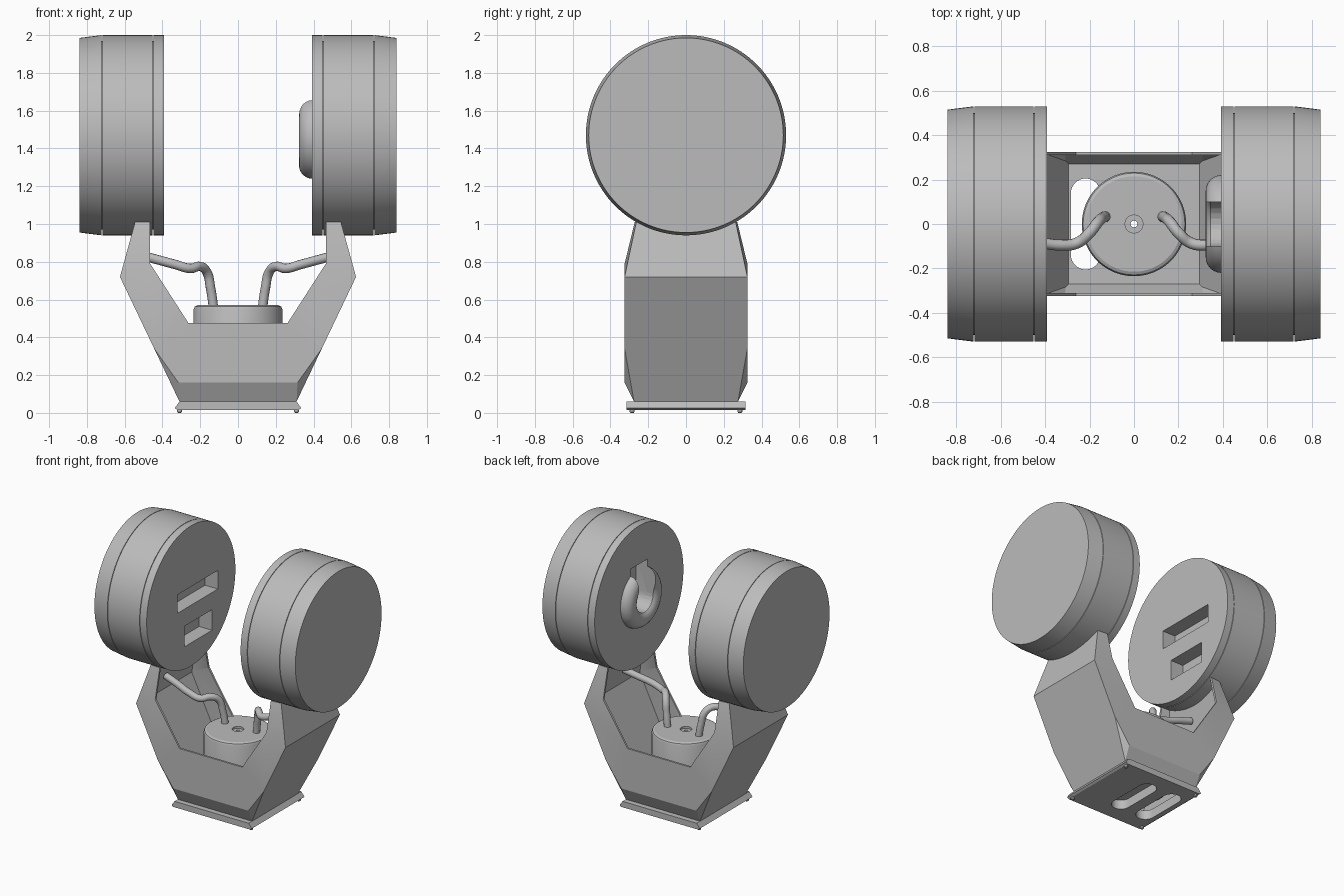
import bpy, bmesh, math
from mathutils import Vector, Matrix

if "Cube" in bpy.data.objects:
    bpy.data.objects.remove(bpy.data.objects["Cube"], do_unlink=True)

grey = bpy.data.materials.new("plain_grey")
grey.use_nodes = True
GREY = (0.5, 0.5, 0.5, 1)
grey.diffuse_color = GREY
grey.node_tree.nodes["Principled BSDF"].inputs["Base Color"].default_value = GREY


def finish(name, bm, smooth=True):
    bmesh.ops.recalc_face_normals(bm, faces=bm.faces)
    mesh = bpy.data.meshes.new(name)
    bm.to_mesh(mesh)
    bm.free()
    mesh.materials.append(grey)
    ob = bpy.data.objects.new(name, mesh)
    bpy.context.scene.collection.objects.link(ob)
    if smooth:
        shade(ob)
    return ob


def activate(ob):
    bpy.ops.object.select_all(action="DESELECT")
    ob.select_set(True)
    bpy.context.view_layer.objects.active = ob


def shade(ob):
    activate(ob)
    bpy.ops.object.shade_smooth_by_angle(angle=math.radians(25))


def prism_mesh(pts, lo, hi, axis):
    """Extrude a 2D outline along an axis."""
    place = {"x": lambda a, b, t: (t, a, b),
             "y": lambda a, b, t: (a, t, b),
             "z": lambda a, b, t: (a, b, t)}[axis]
    bm = bmesh.new()
    face = bm.faces.new([bm.verts.new(place(a, b, lo)) for a, b in pts])
    out = bmesh.ops.extrude_face_region(bm, geom=[face])
    moved = [v for v in out["geom"] if isinstance(v, bmesh.types.BMVert)]
    bmesh.ops.translate(bm, verts=moved, vec=Vector(place(0, 0, hi - lo)))
    bmesh.ops.recalc_face_normals(bm, faces=bm.faces)
    return bm


def lathe(name, profile, matrix=Matrix(), closed=False, steps=96):
    """Spin (radius, height) points about z, then place the result."""
    bm = bmesh.new()
    vs = [bm.verts.new((r, 0, h)) for r, h in profile]
    pairs = list(zip(vs, vs[1:])) + ([(vs[-1], vs[0])] if closed else [])
    es = [bm.edges.new(p) for p in pairs]
    bmesh.ops.spin(bm, geom=vs + es, cent=(0, 0, 0), axis=(0, 0, 1),
                   angle=math.tau, steps=steps, use_duplicate=False)
    bmesh.ops.remove_doubles(bm, verts=bm.verts, dist=1e-5)
    bm.transform(matrix)
    return finish(name, bm)


def cut(ob, *cutters):
    for c in cutters:
        c.hide_render = True
        activate(ob)
        mod = ob.modifiers.new("cut", "BOOLEAN")
        mod.operation, mod.solver, mod.object = "DIFFERENCE", "EXACT", c
        bpy.ops.object.modifier_apply(modifier=mod.name)
    shade(ob)


def stadium(cx, half_len, r, n=16):
    arc = [math.pi * i / n for i in range(n + 1)]
    top = [(cx + r * math.cos(a), half_len - r + r * math.sin(a)) for a in arc]
    return top + [(2 * cx - x, -y) for x, y in top]


def rect(x0, x1, y0, y1):
    return [(x0, y0), (x1, y0), (x1, y1), (x0, y1)]


def mirrored(half):
    return half + [(-x, z) for x, z in reversed(half)]


# --- cradle: U outline with sloped lower edges, corner cuts and tapered arms
def cradle_solid(name, half, inset):
    w = 0.325
    bm = prism_mesh(mirrored(half), -w + inset, w - inset, "y")
    planes = [
        ((0, 0.275, 0.06), (1, 0.275, 0.06), (0, w, 0.16)),
        ((0.4436, w, 0.34), (0.315, w, 0.16), (0.31, 0.275, 0.06)),
        ((0.625, w, 0.72), (0.465, w, 0.79), (0.545, 0.263, 1.01)),
    ]
    for i, tri in enumerate(planes):
        for sy in (1, -1):
            for sx in ((1,) if i == 0 else (1, -1)):
                a, b, c = (Vector((x * sx, y * sy, z)) for x, y, z in tri)
                n = (b - a).cross(c - a).normalized()
                if n.y * sy < 0:
                    n = -n
                # keep the cut on its own side of the centre
                geom = [f for f in bm.faces] + [e for e in bm.edges] + [v for v in bm.verts]
                res = bmesh.ops.bisect_plane(bm, geom=geom, dist=1e-5, plane_co=a - n * inset,
                                             plane_no=n, clear_outer=True)
                es = [e for e in res["geom_cut"] if isinstance(e, bmesh.types.BMEdge)]
                bmesh.ops.holes_fill(bm, edges=[e for e in es if e.is_boundary], sides=0)
    return finish(name, bm, False)


cradle = cradle_solid("cradle", [(0.31, 0.06), (0.625, 0.72), (0.545, 1.01),
                                 (0.465, 1.01), (0.465, 0.79), (0.262, 0.475)], 0)
hollow = cradle_solid("hollow_cutter", [(0.295, 0.085), (0.604, 0.72), (0.51, 1.06)], 0.015)

# --- base plate with two long slots
plate = finish("base_plate", prism_mesh(
    mirrored([(0.32, 0.015), (0.335, 0.025), (0.31, 0.06)]), -0.315, 0.315, "y"), False)
slots = [finish("slot_cutter", prism_mesh(stadium(x, 0.205, 0.066), -0.1, 0.2, "z"), False)
         for x in (0, -0.218)]
cut(cradle, hollow, *slots)
cut(plate, *slots)

# --- screws under the plate
for sx in (1, -1):
    for sy in (1, -1):
        lathe("screw", [(0, 0), (0.008, 0), (0.013, 0.006), (0.013, 0.02), (0, 0.02)],
              Matrix.Translation((0.31 * sx, 0.285 * sy, 0)), steps=16)

# --- central canister with a bored, countersunk top
lathe("canister", [(0.015, 0.085), (0.235, 0.085), (0.235, 0.548), (0.229, 0.563),
                   (0.215, 0.57), (0.04, 0.57), (0.04, 0.555), (0.015, 0.555)], closed=True)

# --- drums, pipes
R = 0.53


def groove(x):
    return [(R, x - 0.002), (R - 0.03, x - 0.002), (R - 0.03, x + 0.002), (R, x + 0.002)]


drum_profile = [(0, 0.393), (R, 0.393), *groove(0.45), *groove(0.72), (0.515, 0.84), (0, 0.84)]
PIPE = [(0.125, 0.035, 0.52), (0.145, 0.025, 0.66), (0.165, 0.005, 0.745), (0.2, -0.04, 0.775),
        (0.255, -0.085, 0.765), (0.33, -0.095, 0.785), (0.46, -0.075, 0.82), (0.56, -0.06, 0.845)]
drums = {}
for side, sx in (("left", 1), ("right", -1)):
    turn = Matrix.Translation((0, 0, 1.47)) @ Matrix.Rotation(sx * math.pi / 2, 4, "Y")
    drums[side] = lathe(side + "_drum", drum_profile, turn, steps=128)

    curve = bpy.data.curves.new(side + "_pipe", "CURVE")
    curve.dimensions = "3D"
    curve.bevel_depth, curve.bevel_resolution = 0.025, 4
    curve.use_fill_caps = True
    spline = curve.splines.new("BEZIER")
    spline.bezier_points.add(len(PIPE) - 1)
    for p, (x, y, z) in zip(spline.bezier_points, PIPE):
        p.co = (x * sx, y, z)
        p.handle_left_type = p.handle_right_type = "AUTO"
    curve.materials.append(grey)
    bpy.context.scene.collection.objects.link(bpy.data.objects.new(side + "_pipe", curve))

# --- left drum: rounded ring opened by a keyhole recess
arc = [math.pi * i / 12 for i in range(13)]
ring = lathe("left_ring", [(0.15 + 0.07 * math.cos(a), 0.07 * math.sin(a)) for a in arc],
             Matrix.Translation((0.393, 0, 1.46)) @ Matrix.Rotation(-math.pi / 2, 4, "Y"),
             closed=True)
key = [(0.1 * math.cos(a), 1.46 - 0.1 * math.sin(a)) for a in arc]
keyhole = finish("keyhole_cutter", prism_mesh(key + [(-0.1, 1.71), (0.1, 1.71)],
                                              0.25, 0.49, "x"), False)
cut(ring, keyhole)
cut(drums["left"], keyhole)

# --- right drum: two rectangular sockets
sockets = [finish("socket_cutter", prism_mesh(r, -0.5, -0.3, "x"), False)
           for r in (rect(-0.16, 0.32, 1.4, 1.54), rect(-0.075, 0.25, 1.115, 1.27))]
cut(drums["right"], *sockets)

# --- clear away the cutters
for ob in [hollow, keyhole, *slots, *sockets]:
    bpy.data.objects.remove(ob, do_unlink=True)
